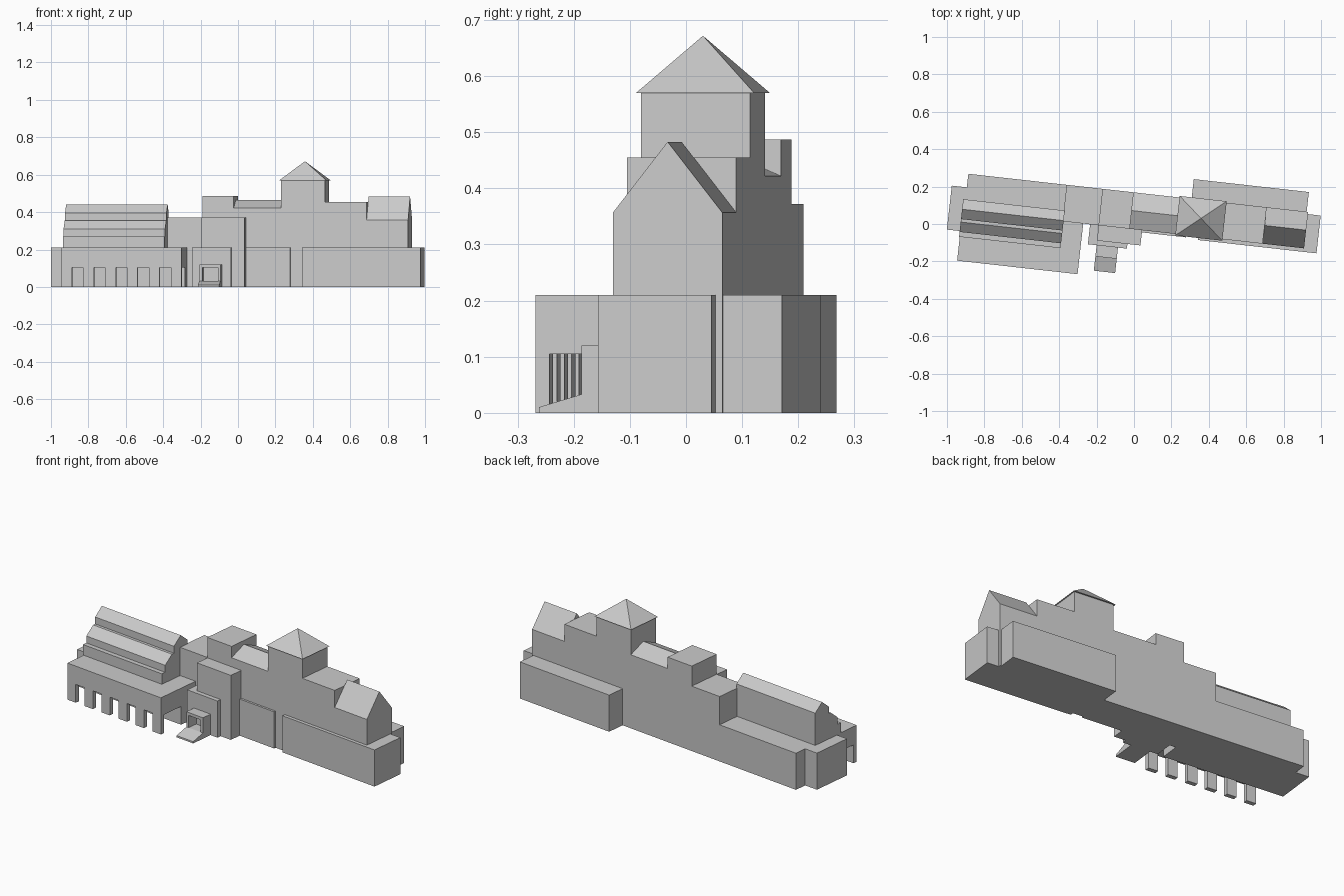
import bpy
import bmesh
from math import radians
from mathutils import Matrix

cube = bpy.data.objects.get("Cube")
if cube:
    bpy.data.objects.remove(cube, do_unlink=True)

# The whole building is turned slightly about z
TURN = Matrix.Rotation(radians(-6.4), 4, "Z")
FRONT, BACK = -0.028, 0.168
MID = (FRONT + BACK) / 2
GROUND = 0.21          # height of the ground storey

stone = bpy.data.materials.new("plain_grey")
stone.use_nodes = True
GREY = (0.6, 0.6, 0.6, 1)
stone.diffuse_color = GREY
stone.node_tree.nodes["Principled BSDF"].inputs["Base Color"].default_value = GREY


def finish(name, bm):
    bmesh.ops.recalc_face_normals(bm, faces=bm.faces)
    bm.transform(TURN)
    mesh = bpy.data.meshes.new(name)
    bm.to_mesh(mesh)
    bm.free()
    mesh.materials.append(stone)
    obj = bpy.data.objects.new(name, mesh)
    bpy.context.collection.objects.link(obj)
    return obj


def extrude(name, x0, x1, profile):
    """Sweep a (y, z) outline from x0 to x1."""
    bm = bmesh.new()
    face = bm.faces.new([bm.verts.new((x0, y, z)) for y, z in profile])
    swept = bmesh.ops.extrude_face_region(bm, geom=[face])["geom"]
    moved = [v for v in swept if isinstance(v, bmesh.types.BMVert)]
    bmesh.ops.translate(bm, verts=moved, vec=(x1 - x0, 0, 0))
    # the starting cap is needed to keep the solid closed
    if not any(all(abs(v.co.x - x0) < 1e-6 for v in f.verts) for f in bm.faces):
        bm.faces.new([v for v in bm.verts if abs(v.co.x - x0) < 1e-6])
    return finish(name, bm)


def box(name, x0, x1, y0, y1, z0, z1):
    return extrude(name, x0, x1, [(y0, z0), (y1, z0), (y1, z1), (y0, z1)])


def gabled(name, x0, x1, eave, ridge):
    return extrude(name, x0, x1, [(FRONT, 0), (BACK, 0), (BACK, eave),
                                  (MID, ridge), (FRONT, eave)])


# Ground storey
box("left_ground_storey", -0.991, -0.27, -0.141, 0.095, 0, GROUND)
box("left_rear_ground_storey", -0.91, -0.37, 0.0, BACK, 0, GROUND)
box("right_ground_storey", 0.349, 0.987, -0.047, 0.156, 0, GROUND)
box("right_rear_wing", 0.291, 0.91, 0.1, 0.274, 0, GROUND)
box("front_wall_panel", 0.047, 0.285, -0.04, 0.0, 0, GROUND)

# Arcade with open ground floor
WING_L, WING_R, WING_F = -0.918, -0.27, -0.30
box("arcade_upper_storey", WING_L, WING_R, WING_F, -0.141, 0.105, GROUND)
PILLAR, GAP = 0.058, 0.06
for i in range(6):
    x = WING_L + i * (PILLAR + GAP)
    box(f"arcade_pillar_{i + 1}", x, x + PILLAR, WING_F, WING_F + 0.025, 0, 0.105)

# Stepped hall on the left
extrude("stepped_hall", -0.922, -0.376, [
    (0.03, 0.15), (0.03, 0.395), (-0.024, 0.44), (-0.077, 0.395),
    (-0.077, 0.355), (-0.093, 0.355), (-0.146, 0.31), (-0.146, 0.27),
    (-0.172, 0.27), (-0.172, 0.15)])

# Upper storeys along the main body
for name, x0, x1, top in [("left_link", -0.381, -0.188, 0.372),
                          ("roof_box", -0.188, -0.02, 0.487),
                          ("tower", 0.234, 0.471, 0.57),
                          ("right_link", 0.471, 0.695, 0.455)]:
    box(name, x0, x1, FRONT, BACK, 0, top)
gabled("middle_hall", -0.02, 0.234, 0.422, 0.465)
gabled("right_gabled_hall", 0.695, 0.918, 0.357, 0.483)

# Pyramid roof of the tower
bm = bmesh.new()
over = 0.008
x0, x1, y0, y1 = 0.234 - over, 0.471 + over, FRONT - over, BACK + over
base = [bm.verts.new((x, y, 0.57)) for x, y in ((x0, y0), (x1, y0), (x1, y1), (x0, y1))]
apex = bm.verts.new(((x0 + x1) / 2, MID, 0.672))
bm.faces.new(base)
for i in range(4):
    bm.faces.new((base[i], base[(i + 1) % 4], apex))
finish("tower_roof", bm)

# Entrance block, porch and portico
box("entrance_block", -0.187, 0.047, -0.11, 0.0, 0, 0.37)
box("porch", -0.233, -0.023, -0.135, 0.0, 0, GROUND)
PL, PR, PF = -0.186, -0.071, -0.195
box("portico_floor", PL, PR, PF, -0.135, 0, 0.033)
box("portico_roof", PL, PR, PF, -0.135, 0.103, 0.12)
for side, x in (("right", PL), ("left", PR - 0.016)):
    box(f"portico_{side}_wall", x, x + 0.016, PF, -0.135, 0.033, 0.103)
extrude("entrance_ramp", PL, PR, [(PF, 0), (PF, 0.033), (-0.272, 0.01), (-0.272, 0)])
